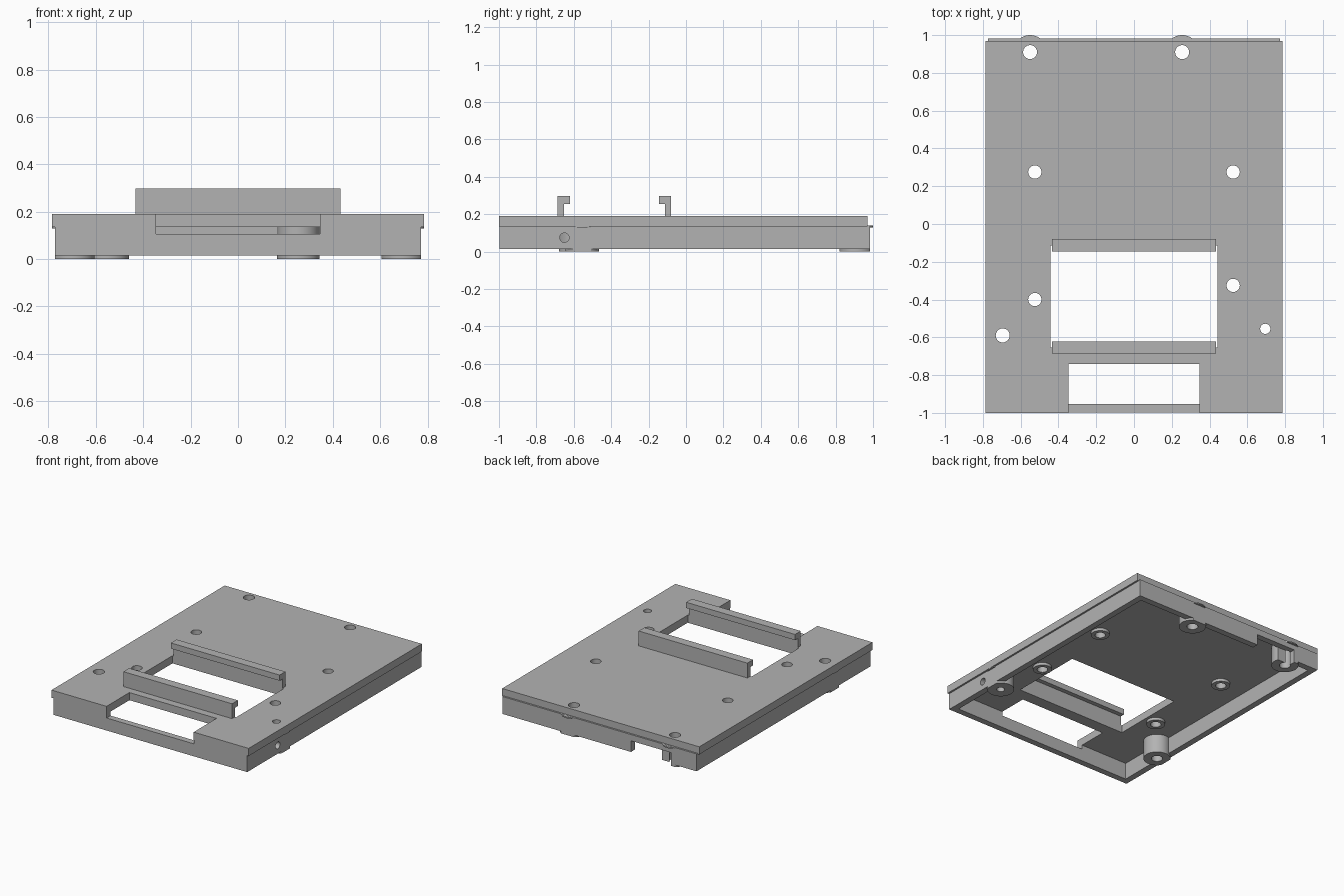
import bpy
from mathutils import Vector

default = bpy.data.objects.get("Cube")
if default:
    bpy.data.objects.remove(default, do_unlink=True)

grey = bpy.data.materials.new("plain_grey")
grey.use_nodes = True
colour = (0.45, 0.45, 0.45, 1)
grey.diffuse_color = colour
grey.node_tree.nodes["Principled BSDF"].inputs["Base Color"].default_value = colour


def finish(name):
    obj = bpy.context.object
    obj.name = name
    bpy.ops.object.transform_apply(location=True, rotation=True, scale=True)
    obj.data.materials.append(grey)
    return obj


def box(name, x0, x1, y0, y1, z0, z1):
    lo, hi = Vector((x0, y0, z0)), Vector((x1, y1, z1))
    bpy.ops.mesh.primitive_cube_add(size=1, location=(lo + hi) / 2)
    bpy.context.object.scale = hi - lo
    return finish(name)


def rod(name, x, y, radius, z0, z1):
    bpy.ops.mesh.primitive_cylinder_add(
        vertices=48, radius=radius, depth=z1 - z0, location=(x, y, (z0 + z1) / 2))
    return finish(name)


def combine(obj, tool, operation="DIFFERENCE"):
    """Apply a boolean and discard its helper."""
    tool.hide_render = True
    mod = obj.modifiers.new("boolean", "BOOLEAN")
    mod.operation, mod.solver, mod.object = operation, "EXACT", tool
    bpy.context.view_layer.objects.active = obj
    bpy.ops.object.modifier_apply(modifier=mod.name)
    bpy.data.objects.remove(tool, do_unlink=True)


def bore(obj, x, y, radius):
    combine(obj, rod("bore_cutter", x, y, radius, -0.1, 0.4))


def side_bore(obj):
    bpy.ops.mesh.primitive_cylinder_add(
        vertices=48, radius=0.025, depth=0.3, location=(0.78, -0.65, 0.075),
        rotation=(0, 1.5708, 0))
    combine(obj, finish("side_cutter"))


# Mounting positions: x, y, hole radius
posts = [(-0.55, 0.91, 0.037), (0.255, 0.91, 0.037),
         (-0.695, -0.59, 0.037), (0.695, -0.555, 0.027)]
collars = [(-0.525, 0.275, 0.035), (0.525, 0.275, 0.035),
           (-0.525, -0.4, 0.035), (0.525, -0.325, 0.035)]

# Top plate with its window, front notch and screw holes
plate = box("top_plate", -0.785, 0.785, -1, 0.97, 0.135, 0.19)
combine(plate, box("window_cutter", -0.443, 0.443, -0.653, -0.113, 0, 0.4))
combine(plate, box("notch_cutter", -0.347, 0.347, -1.1, -0.74, 0, 0.4))
for hole in posts + collars:
    bore(plate, *hole)

# Perimeter wall, lowered at the notch and open at one part of the back
wall = box("perimeter_wall", -0.772, 0.772, -0.998, 0.983, 0.015, 0.14)
combine(wall, box("inside_cutter", -0.727, 0.727, -0.953, 0.938, -0.1, 0.4))
combine(wall, box("notch_cutter", -0.347, 0.347, -1.1, -0.9, 0.105, 0.4))
combine(wall, box("back_cutter", -0.57, -0.25, 0.9, 1.1, -0.1, 0.095))
for hole in posts:
    bore(wall, *hole)
side_bore(wall)

# Support posts, trimmed flush with the wall, each with a thin rim under the plate
for i, (x, y, radius) in enumerate(posts):
    post = rod(f"support_post_{i + 1}", x, y, 0.09, 0, 0.138)
    combine(post, box("trim", -0.772, 0.772, -0.998, 0.983, -0.1, 0.4), "INTERSECT")
    rim = rod(f"post_rim_{i + 1}", x, y, 0.09, 0.13, 0.139)
    if i == 0:
        combine(post, box("back_cutter", -0.57, -0.25, 0.94, 1.1, -0.1, 0.095))
    if i == 3:
        side_bore(post)
    for part in (post, rim):
        bore(part, x, y, radius)

# Shallow screw collars under the plate
for i, (x, y, radius) in enumerate(collars):
    collar = rod(f"screw_collar_{i + 1}", x, y, 0.062, 0.115, 0.137)
    bore(collar, x, y, radius)

# Facing hooked rails at the two long edges of the window
for name, outer, way in (("front_rail", -0.686, 1), ("rear_rail", -0.08, -1)):
    web = sorted((outer, outer + way * 0.033))
    lip = sorted((outer, outer + way * 0.065))
    rail = box(name, -0.433, 0.433, *web, 0.137, 0.297)
    combine(rail, box("hook", -0.433, 0.433, *lip, 0.256, 0.297), "UNION")

for obj in bpy.context.scene.objects:
    if obj.type == "MESH" and grey.name in obj.data.materials:
        bpy.ops.object.select_all(action="DESELECT")
        obj.select_set(True)
        bpy.context.view_layer.objects.active = obj
        bpy.ops.object.shade_smooth_by_angle(angle=0.5)
